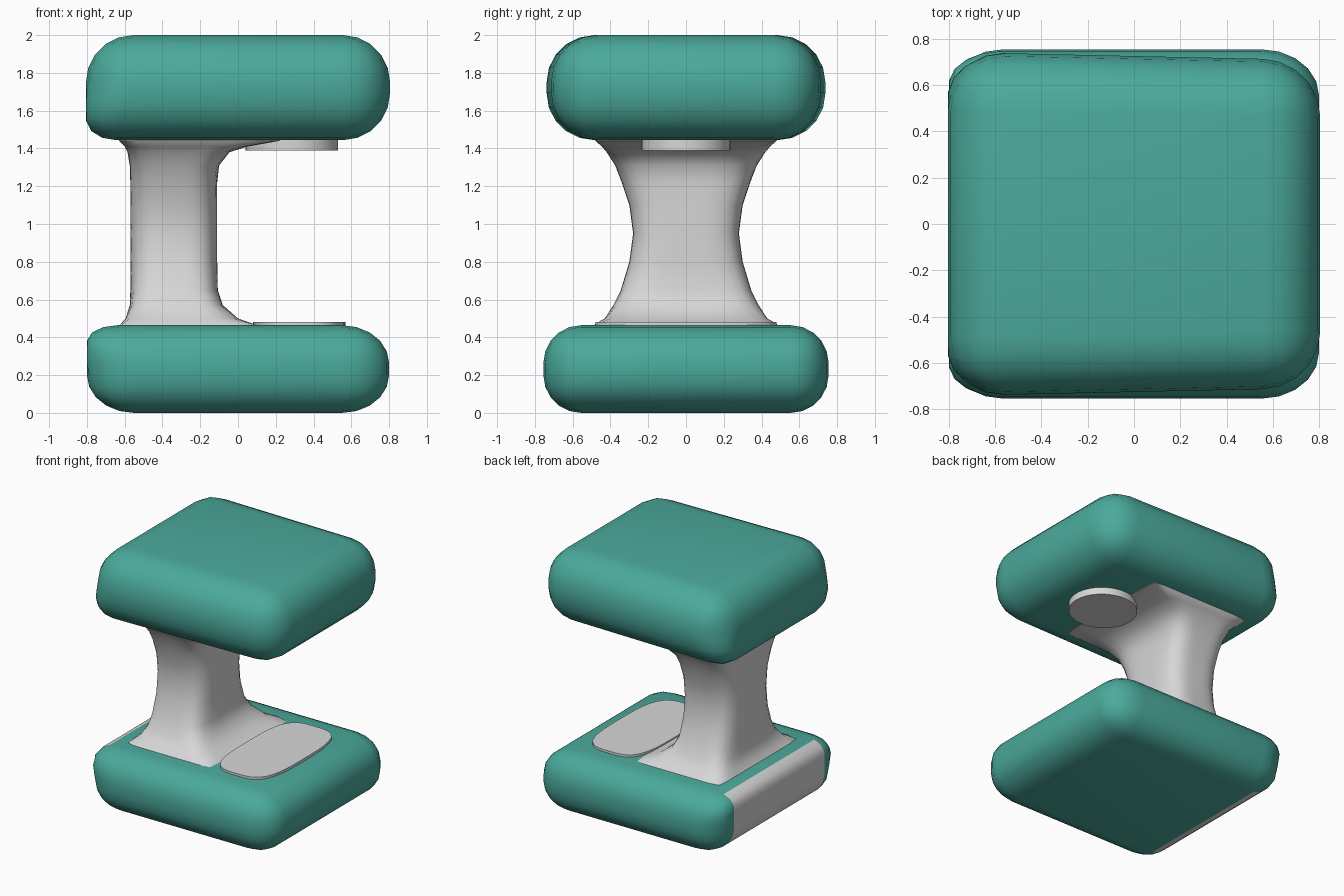
import bpy, bmesh, math

if "Cube" in bpy.data.objects:
    bpy.data.objects.remove(bpy.data.objects["Cube"], do_unlink=True)


def material(name, color):
    m = bpy.data.materials.new(name)
    m.use_nodes = True
    m.diffuse_color = color
    m.node_tree.nodes["Principled BSDF"].inputs["Base Color"].default_value = color
    return m


TEAL = material("teal_fabric", (0.07, 0.4, 0.33, 1))
GREY = material("light_grey", (0.68, 0.68, 0.68, 1))


def finish(name, bm, mats):
    bmesh.ops.recalc_face_normals(bm, faces=bm.faces)
    mesh = bpy.data.meshes.new(name)
    bm.to_mesh(mesh)
    bm.free()
    obj = bpy.data.objects.new(name, mesh)
    bpy.context.collection.objects.link(obj)
    for m in mats:
        mesh.materials.append(m)
    bpy.ops.object.select_all(action='DESELECT')
    obj.select_set(True)
    bpy.context.view_layer.objects.active = obj
    bpy.ops.object.shade_smooth_by_angle(angle=math.radians(35))
    return obj


def cushion(name, half, radii, z_mid, taper, square_side, back_panel=False):
    """Box with elliptical rounding; square_side (+1 top, -1 bottom) gets a tighter -x edge."""
    bm = bmesh.new()
    bmesh.ops.create_cube(bm, size=2)
    for v in bm.verts:
        for i in range(3):
            v.co[i] *= half[i] / radii[i]
    bmesh.ops.bevel(bm, geom=bm.edges[:], offset=1, segments=5, profile=0.5, affect='EDGES')
    for v in bm.verts:
        for i in range(3):
            v.co[i] *= radii[i]
        if v.co.x < -0.5:
            v.co.x -= 0.09 * max(0, square_side * v.co.z / half[2])
            v.co.x = max(v.co.x, -half[0])
        v.co.y *= 1 - taper * v.co.x
        v.co.z += z_mid
    bmesh.ops.recalc_face_normals(bm, faces=bm.faces)
    # Grey panel wrapping the rounded -x side
    if back_panel:
        for f in bm.faces:
            if f.normal.x < -0.2 and abs(f.calc_center_median().y) < 0.2:
                f.material_index = 1
    return finish(name, bm, [TEAL, GREY])


def loft(name, sections, sides=48):
    """Superellipse sections: z, x min, x max, half depth, squareness."""
    bm = bmesh.new()
    rings = []
    for z, x0, x1, hy, power in sections:
        ring = []
        for k in range(sides):
            a = math.tau * k / sides
            c, s = math.cos(a), math.sin(a)
            r = (abs(c) ** power + abs(s) ** power) ** (-1 / power)
            ring.append(bm.verts.new(((x0 + x1) / 2 + (x1 - x0) / 2 * r * c, hy * r * s, z)))
        rings.append(ring)
    for a, b in zip(rings, rings[1:]):
        for k in range(sides):
            n = (k + 1) % sides
            bm.faces.new((a[k], a[n], b[n], b[k]))
    bm.faces.new(rings[0][::-1])
    bm.faces.new(rings[-1])
    return finish(name, bm, [GREY])


# Rounded base and top blocks
cushion("base_cushion", (0.8, 0.755, 0.232), (0.25, 0.2, 0.2), 0.232, 0, 1, True)
cushion("top_cushion", (0.805, 0.726, 0.278), (0.25, 0.25, 0.25), 1.722, 0.03, -1)

# Column flaring into square feet at both ends
loft("column", [
    (0.455, -0.63, 0.12, 0.49, 30),
    (0.472, -0.62, 0.08, 0.48, 20),
    (0.50, -0.595, 0.0, 0.43, 9),
    (0.57, -0.573, -0.08, 0.385, 5),
    (0.65, -0.57, -0.107, 0.345, 4),
    (0.80, -0.57, -0.11, 0.30, 3.5),
    (0.95, -0.57, -0.11, 0.28, 3.5),
    (1.10, -0.57, -0.11, 0.30, 3.5),
    (1.22, -0.57, -0.11, 0.34, 4),
    (1.31, -0.573, -0.1, 0.375, 5),
    (1.38, -0.585, -0.045, 0.42, 7),
    (1.41, -0.6, 0.05, 0.445, 10),
    (1.44, -0.63, 0.22, 0.48, 30),
    (1.455, -0.63, 0.23, 0.485, 30),
])

# Thin rounded pad on the base, round disc under the top
loft("base_pad", [(0.46, 0.08, 0.57, 0.48, 3.5), (0.482, 0.08, 0.57, 0.48, 3.5)])
loft("upper_disc", [(1.39, 0.04, 0.53, 0.235, 2), (1.46, 0.04, 0.53, 0.235, 2)])
